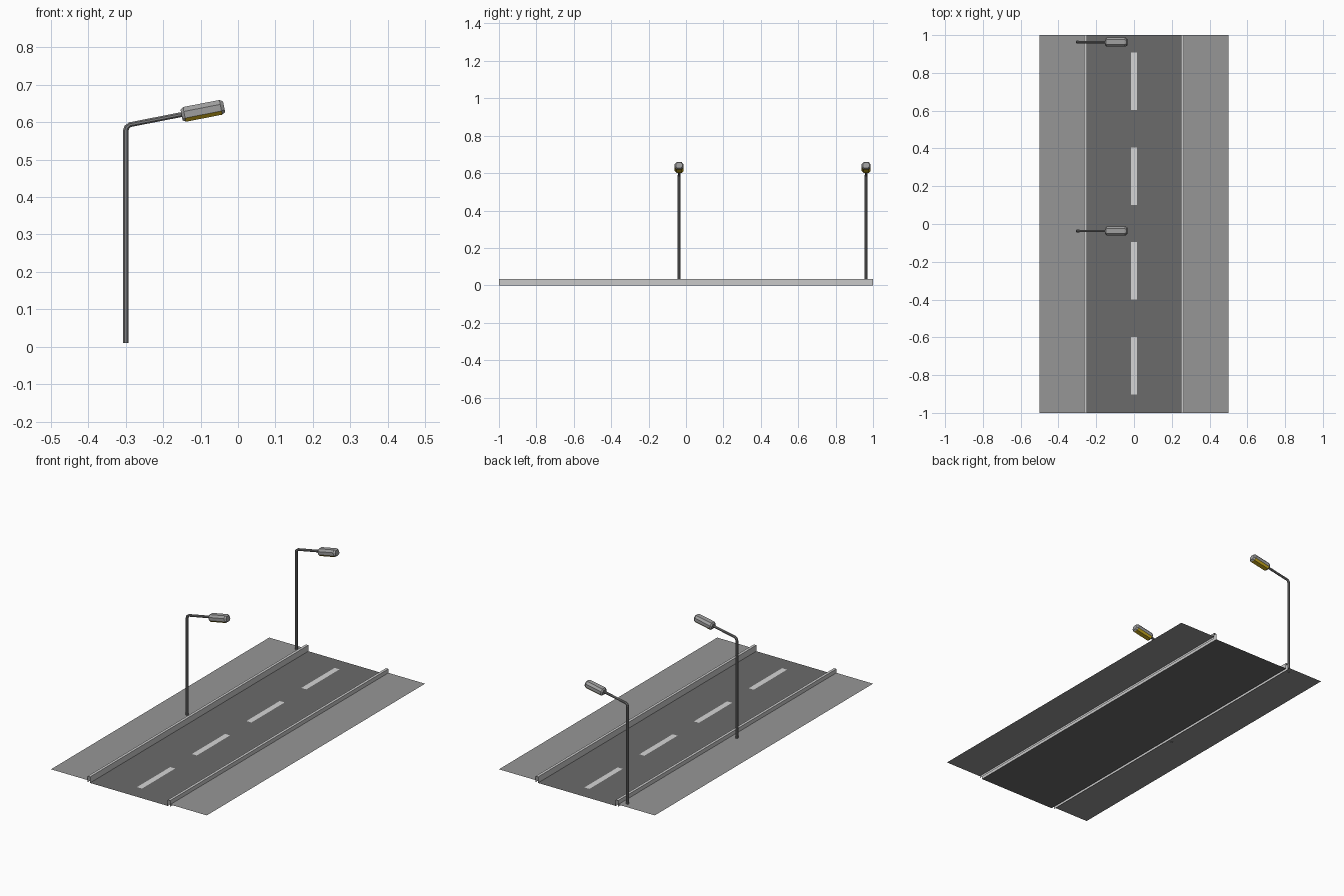
import bpy, bmesh, math
from mathutils import Vector

if "Cube" in bpy.data.objects:
    bpy.data.objects.remove(bpy.data.objects["Cube"])


def material(name, rgb):
    m = bpy.data.materials.new(name)
    lin = [c / 12.92 if c <= 0.04045 else ((c + 0.055) / 1.055) ** 2.4 for c in rgb]
    m.diffuse_color = (*lin, 1)
    m.use_nodes = True
    m.node_tree.nodes["Principled BSDF"].inputs["Base Color"].default_value = m.diffuse_color
    return m


ASPHALT = material("asphalt", (0.42, 0.42, 0.42))
PAVING = material("paving", (0.59, 0.59, 0.59))
STONE = material("curb_stone", (0.79, 0.79, 0.79))
PAINT = material("road_paint", (0.84, 0.84, 0.84))
METAL = material("pole_metal", (0.50, 0.50, 0.50))
SHELL = material("lamp_shell", (0.62, 0.62, 0.62))
GLASS = material("lamp_glass", (0.83, 0.70, 0.12))


def finish(name, bm, mats):
    me = bpy.data.meshes.new(name)
    bm.to_mesh(me)
    bm.free()
    for m in mats:
        me.materials.append(m)
    ob = bpy.data.objects.new(name, me)
    bpy.context.collection.objects.link(ob)
    return ob


def strip(name, profile, spans, mat):
    """Open (x, z) profile drawn out along y over each span, without end caps."""
    bm = bmesh.new()
    for y0, y1 in spans:
        rows = [[bm.verts.new((x, y, z)) for x, z in profile] for y in (y0, y1)]
        for i in range(len(profile) - 1):
            bm.faces.new((rows[0][i], rows[0][i + 1], rows[1][i + 1], rows[1][i]))
    return finish(name, bm, [mat])


def loft(rings):
    """Closed solid through rings of points."""
    bm = bmesh.new()
    rows = [[bm.verts.new(p) for p in r] for r in rings]
    n = len(rows[0])
    for a, b in zip(rows, rows[1:]):
        for i in range(n):
            j = (i + 1) % n
            bm.faces.new((a[i], a[j], b[j], b[i]))
    bm.faces.new(rows[0])
    bm.faces.new(rows[-1])
    bmesh.ops.recalc_face_normals(bm, faces=bm.faces)
    return bm


# road, pavements and hollow curbs
FULL = [(-1, 1)]
WALK_Z, CURB_Z, IN, OUT = 0.012, 0.035, 0.249, 0.265
strip("road", [(-IN, 0), (IN, 0)], FULL, ASPHALT)
for side, s in (("left", -1), ("right", 1)):
    a, b = sorted((s * OUT, s * 0.5))
    strip(side + "_pavement", [(a, WALK_Z), (b, WALK_Z)], FULL, PAVING)
    a, b = sorted((s * IN, s * OUT))
    strip(side + "_curb", [(a, 0), (a, CURB_Z), (b, CURB_Z), (b, 0)], FULL, STONE)

# dashed centre line
strip("lane_dashes", [(-0.016, 0.001), (0.016, 0.001)],
      [(y, y + 0.305) for y in (-0.903, -0.4, 0.1, 0.603)], PAINT)

TILT = math.radians(11)
ALONG = Vector((math.cos(TILT), 0, math.sin(TILT)))
UP = Vector((-math.sin(TILT), 0, math.cos(TILT)))
SIDE = Vector((0, 1, 0))


def street_lamp(label, y):
    # bent eight-sided pole
    path = [Vector((x, y, z)) for x, z in
            ((-0.3, 0.01), (-0.3, 0.578), (-0.297, 0.587), (-0.289, 0.5935), (-0.146, 0.6215))]
    rings = []
    for i, p in enumerate(path):
        t = (path[min(i + 1, len(path) - 1)] - path[max(i - 1, 0)]).normalized()
        n = SIDE.cross(t)
        r = 0.008 if i < 3 else 0.007
        rings.append([p + r * (math.cos(a) * n + math.sin(a) * SIDE)
                      for a in [math.tau * (k + 0.5) / 8 for k in range(8)]])
    finish(label + "_pole", loft(rings), [METAL])

    # faceted lamp head with a glowing underside
    half = [(0.013, 0.02), (0.024, 0.008), (0.024, -0.010), (0.014, -0.020)]
    section = half + [(-v, w) for v, w in reversed(half)]
    base = Vector((-0.151, y, 0.6195))
    rings = [[base + u * ALONG + k * (v * SIDE + w * UP) for v, w in section]
             for u, k in ((0, 0.72), (0.008, 1), (0.107, 1), (0.116, 0.72))]
    bm = loft(rings)
    for f in bm.faces:
        if f.normal.dot(UP) < -0.4 and abs(f.normal.dot(ALONG)) < 0.3:
            f.material_index = 1
    finish(label + "_lamp_head", bm, [SHELL, GLASS])


street_lamp("middle", -0.037)
street_lamp("rear", 0.963)
